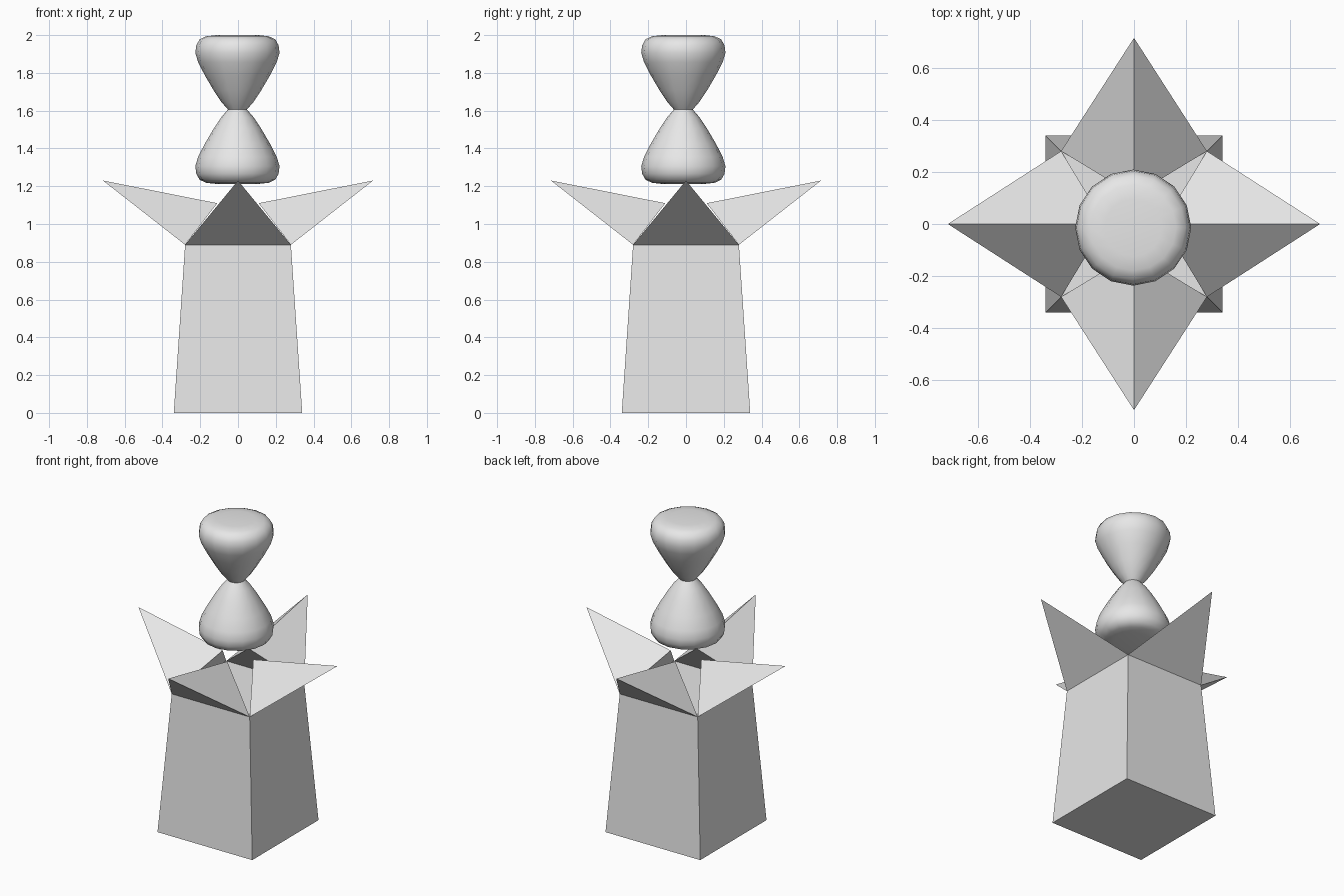
import bpy, math
from mathutils import Matrix, Vector

if "Cube" in bpy.data.objects:
    bpy.data.objects.remove(bpy.data.objects["Cube"])

grey = bpy.data.materials.new("light grey")
grey.diffuse_color = (0.8, 0.8, 0.8, 1)
grey.use_nodes = True
grey.node_tree.nodes["Principled BSDF"].inputs["Base Color"].default_value = grey.diffuse_color


def add_part(name, verts, faces):
    mesh = bpy.data.meshes.new(name)
    mesh.from_pydata([tuple(v) for v in verts], [], faces)
    mesh.materials.append(grey)
    obj = bpy.data.objects.new(name, mesh)
    bpy.context.collection.objects.link(obj)
    return obj


# Tapered square pedestal
def square(r, z):
    return [(-r, -r, z), (r, -r, z), (r, r, z), (-r, r, z)]


add_part("pedestal", square(0.34, 0) + square(0.28, 0.89),
         [(3, 2, 1, 0), (4, 5, 6, 7)]
         + [(i, (i + 1) % 4, (i + 1) % 4 + 4, i + 4) for i in range(4)])

# Four pointed leaves flaring out from the pedestal's top edges
leaf = [Vector(p) for p in ((-0.28, -0.28, 0.89), (0.28, -0.28, 0.89),
                            (0, -0.715, 1.23), (0, -0.11, 1.11))]
for i, side in enumerate(("front", "right", "back", "left")):
    turn = Matrix.Rotation(i * math.pi / 2, 3, 'Z')
    add_part(side + "_leaf", [turn @ p for p in leaf],
             [(0, 1, 2), (1, 3, 2), (3, 0, 2), (0, 3, 1)])

# Hourglass ornament: half profile mirrored about its waist, then revolved
SEGMENTS, WAIST = 16, 1.606
half = [(0.05, 0.0), (0.085, 0.04), (0.125, 0.1), (0.172, 0.18),
        (0.208, 0.25), (0.223, 0.3), (0.218, 0.34), (0.2, 0.372),
        (0.165, 0.388), (0.11, 0.394)]
profile = [(r, WAIST - h) for r, h in reversed(half)]
profile += [(r, WAIST + h) for r, h in half[1:]]
verts, faces = [], []
for r, z in profile:
    for k in range(SEGMENTS):
        a = 2 * math.pi * k / SEGMENTS
        verts.append((r * math.cos(a) - 0.003, r * math.sin(a) - 0.014, z))
for j in range(len(profile) - 1):
    for k in range(SEGMENTS):
        n = (k + 1) % SEGMENTS
        a, b = j * SEGMENTS, (j + 1) * SEGMENTS
        faces.append((a + k, a + n, b + n, b + k))
last = (len(profile) - 1) * SEGMENTS
faces.append(tuple(reversed(range(SEGMENTS))))
faces.append(tuple(range(last, last + SEGMENTS)))
ornament = add_part("hourglass_ornament", verts, faces)
bpy.context.view_layer.objects.active = ornament
ornament.select_set(True)
bpy.ops.object.shade_smooth_by_angle(angle=math.radians(50))
